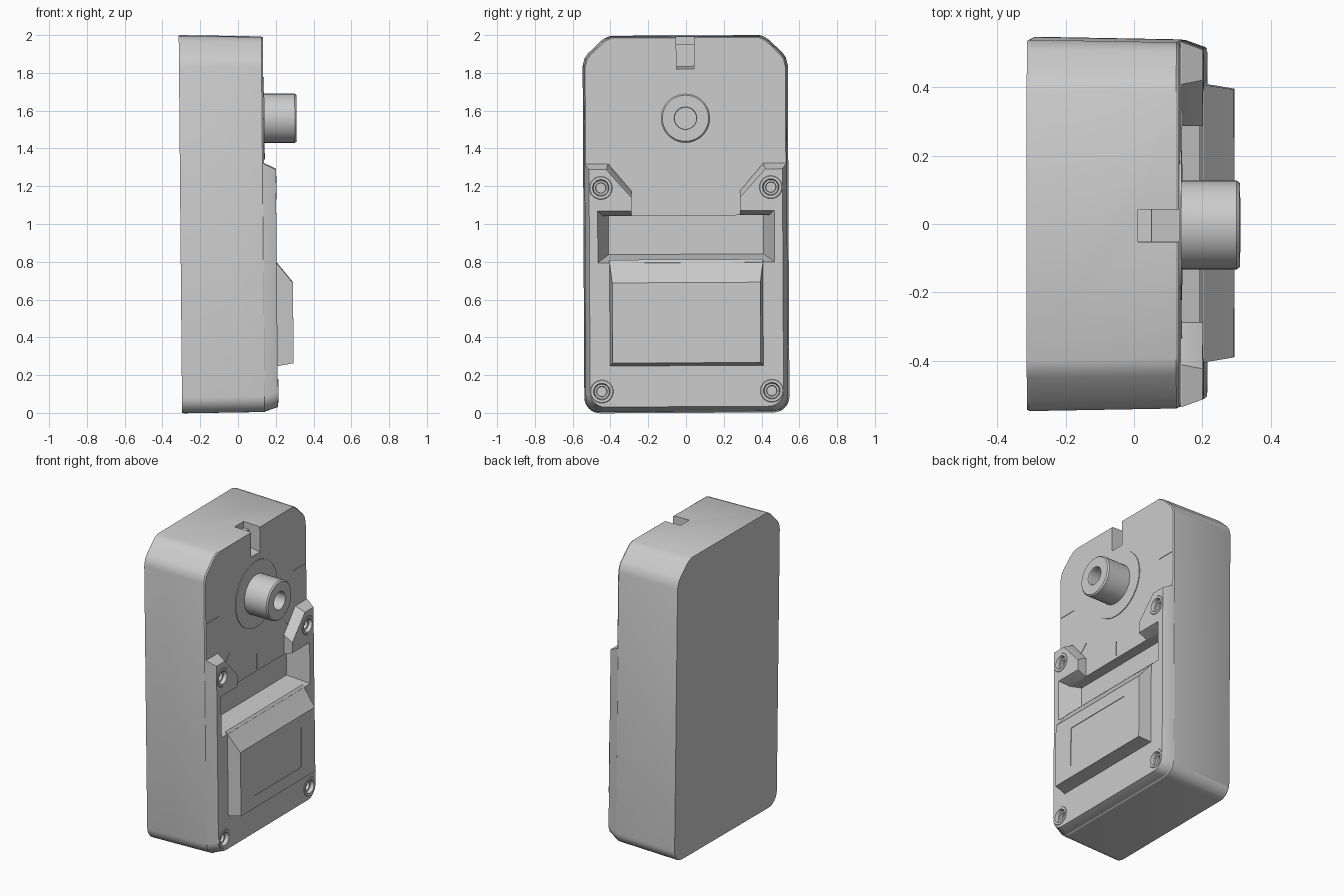
import bpy, bmesh
from math import sin, cos, pi
from mathutils import Matrix

cube = bpy.data.objects.get("Cube")
if cube:
    bpy.data.objects.remove(cube, do_unlink=True)

GREY = (0.6, 0.6, 0.6, 1)
mat = bpy.data.materials.new("plain grey")
mat.use_nodes = True
mat.diffuse_color = GREY
mat.node_tree.nodes["Principled BSDF"].inputs["Base Color"].default_value = GREY

parts = []


def loft(name, rings, keep=True):
    """Skin closed (y, z) outlines placed at successive x positions."""
    bm = bmesh.new()
    loops = [[bm.verts.new((x, y, z)) for y, z in pts] for x, pts in rings]
    n = len(loops[0])
    for a, b in zip(loops, loops[1:]):
        for i in range(n):
            j = (i + 1) % n
            bm.faces.new((a[i], a[j], b[j], b[i]))
    bm.faces.new(loops[0][::-1])
    bm.faces.new(loops[-1])
    bmesh.ops.recalc_face_normals(bm, faces=bm.faces)
    mesh = bpy.data.meshes.new(name)
    bm.to_mesh(mesh)
    bm.free()
    mesh.materials.append(mat)
    ob = bpy.data.objects.new(name, mesh)
    bpy.context.collection.objects.link(ob)
    if keep:
        parts.append(ob)
    return ob


def circle(y, z, r, n=40):
    return [(y + r * cos(2 * pi * i / n), z + r * sin(2 * pi * i / n)) for i in range(n)]


def turned(name, y, z, profile, keep=True):
    return loft(name, [(x, circle(y, z, r)) for x, r in profile], keep)


def rect(y0, y1, z0, z1):
    return [(y0, z0), (y1, z0), (y1, z1), (y0, z1)]


def mirrored(half):
    return half + [(-y, z) for y, z in reversed(half)]


def corner(y, z, r, n=8):
    """Rounded lower corner, from the bottom edge round to the side."""
    return [(y - r + r * sin(i * pi / 2 / n), z + r - r * cos(i * pi / 2 / n)) for i in range(n + 1)]


def scaled(pts, s):
    return [(y * s, 1 + (z - 1) * (1 - (1 - s) / 2)) for y, z in pts]


def cut(target, cutter):
    mod = target.modifiers.new("cut", "BOOLEAN")
    mod.operation = "DIFFERENCE"
    mod.object = cutter
    bpy.context.view_layer.objects.active = target
    bpy.ops.object.modifier_apply(modifier=mod.name)


# Tall housing with drafted sides and clipped top corners
outline = mirrored(corner(0.543, 0, 0.085) + [
    (0.543, 1.84), (0.533, 1.88), (0.515, 1.905), (0.445, 1.972), (0.425, 1.986), (0.395, 1.998)])
body = loft("housing", [(-0.305, scaled(outline, 0.994)), (-0.297, outline),
                        (0.132, scaled(outline, 0.986)), (0.14, scaled(outline, 0.976))])

# Raised lower cover with two upper tabs and chamfered rim
base = mirrored(corner(0.534, 0.012, 0.085) + [
    (0.534, 1.32), (0.41, 1.32), (0.287, 1.175), (0.287, 1.0)])
rim = mirrored(corner(0.512, 0.033, 0.08) + [
    (0.512, 1.29), (0.422, 1.29), (0.287, 1.14), (0.287, 1.0)])
cover = loft("lower_cover", [(0.12, base), (0.142, base), (0.203, rim)])

# Finger recess between the tabs
recess = loft("recess_cutter", [
    (0.07, rect(-0.41, 0.41, 0.84, 1.045)),
    (0.14, rect(-0.44, 0.44, 0.818, 1.045)),
    (0.22, rect(-0.475, 0.475, 0.79, 1.077))], keep=False)
cutters = [recess]
for target in (body, cover):
    cut(target, recess)

# Stepped notch in the top edge
for x0, x1, z0 in ((0.06, 0.25, 1.82), (0.02, 0.1, 1.95)):
    box = rect(-0.047, 0.047, z0, 2.1)
    notch = loft("notch_cutter", [(x0, box), (x1, box)], keep=False)
    cutters.append(notch)
    cut(body, notch)
lip = loft("notch_sill", [(0.06, rect(-0.047, 0.047, 1.80, 1.835)),
                          (0.138, rect(-0.047, 0.047, 1.80, 1.821))])

# Screw wells with round bosses at the four corners
for side, y in (("left", 0.45), ("right", -0.45)):
    for level, z in (("upper", 1.193), ("lower", 0.115)):
        well = turned("well_cutter", y, z, [(0.155, 0.052), (0.25, 0.052)], keep=False)
        cutters.append(well)
        cut(cover, well)
        turned(f"{level}_{side}_screw_boss", y, z, [
            (0.15, 0.066), (0.2, 0.064), (0.206, 0.058), (0.206, 0.044),
            (0.2, 0.041), (0.182, 0.039), (0.182, 0.028), (0.165, 0.026)])

# Wedge-topped block with a shallow inset panel
block = loft("front_block", [(0.19, rect(-0.408, 0.408, 0.247, 0.812)),
                             (0.203, rect(-0.406, 0.406, 0.25, 0.795)),
                             (0.288, rect(-0.392, 0.392, 0.265, 0.69))])
panel = rect(-0.25, 0.25, 0.345, 0.61)
inset = loft("panel_cutter", [(0.284, panel), (0.31, panel)], keep=False)
cutters.append(inset)
cut(block, inset)

# Knob with a bored centre on a thin dial disc
turned("dial_disc", 0, 1.56, [(0.13, 0.219), (0.145, 0.219)])
turned("knob", 0, 1.56, [(0.13, 0.13), (0.306, 0.13), (0.315, 0.122),
                         (0.315, 0.06), (0.31, 0.057), (0.2, 0.057)])

# Thin scale marks around the dial
for step, far in ((-4, 0.52), (-3, 0.5), (-2, 0.5), (-1, 0.5), (0, 0.52)):
    a = step * pi / 4
    strip = [(r * cos(a) - w * sin(a), 1.56 + r * sin(a) + w * cos(a))
             for r, w in ((0.4, -0.002), (far, -0.002), (far, 0.002), (0.4, 0.002))]
    loft(f"scale_mark_{step + 5}", [(0.135, strip), (0.143, strip)])

for c in cutters:
    bpy.data.objects.remove(c, do_unlink=True)

# Slight lean of the whole device, then smooth shading with sharp edges
lean = Matrix(((1, 0, -0.009, 0.009), (0, 1, -0.005, 0.005), (0, 0.005, 1, 0), (0, 0, 0, 1)))
bpy.ops.object.select_all(action="DESELECT")
for ob in parts:
    ob.data.transform(lean)
    ob.select_set(True)
bpy.context.view_layer.objects.active = body
bpy.ops.object.shade_smooth_by_angle(angle=pi / 7)
